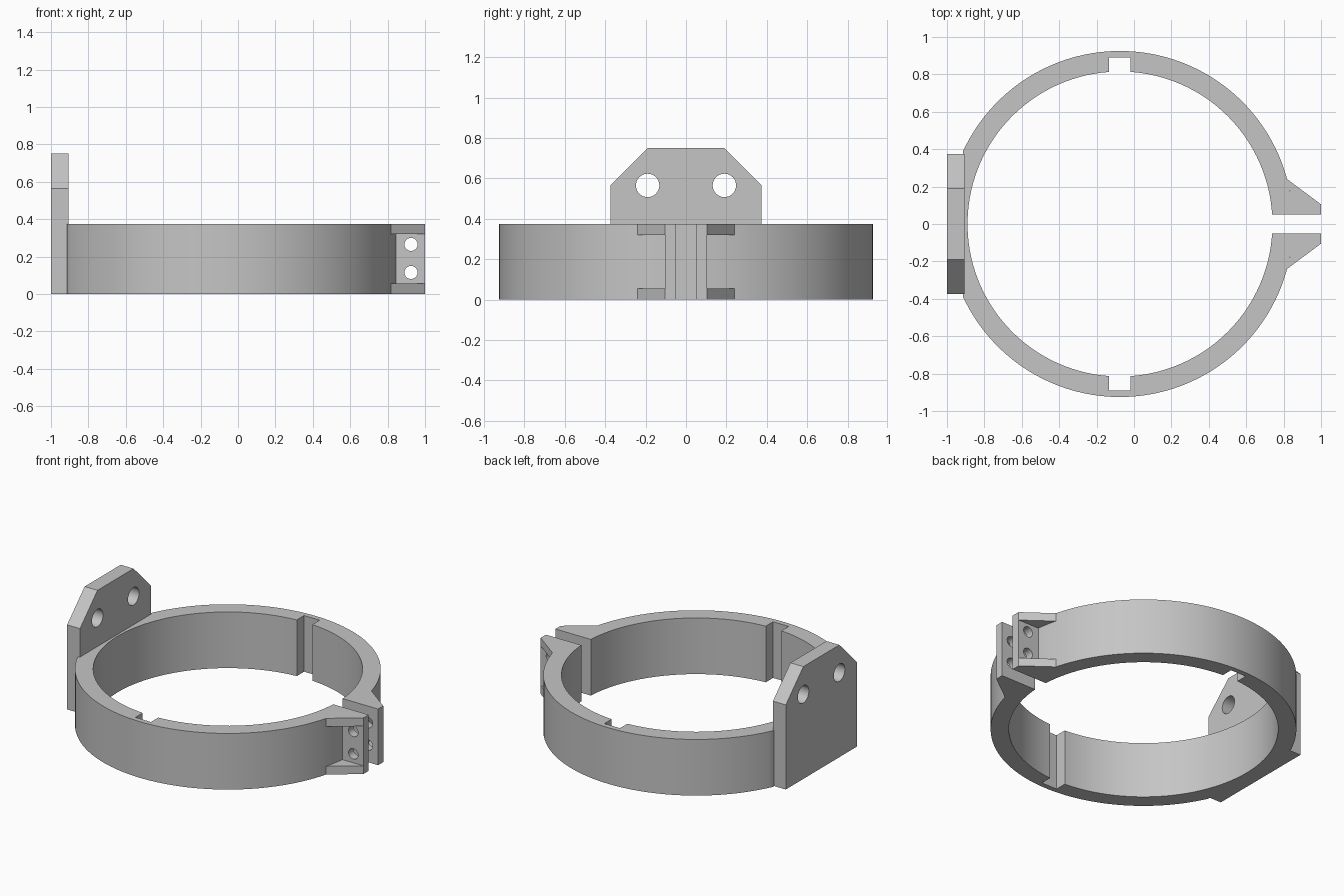
import bpy, bmesh, math
from mathutils import Vector

cube = bpy.data.objects.get("Cube")
if cube:
    bpy.data.objects.remove(cube, do_unlink=True)

CX, R_OUT, R_IN, HEIGHT = -0.075, 0.925, 0.815, 0.375
GAP, EAR_Y, GUSSET_Y = 0.05, 0.105, 0.24
PLATE_X = -0.905
GREY = (0.56, 0.56, 0.56, 1)

grey = bpy.data.materials.new("plain grey")
grey.use_nodes = True
grey.diffuse_color = GREY
grey.node_tree.nodes["Principled BSDF"].inputs["Base Color"].default_value = GREY


def arc(radius, start, end, n):
    """Points on a circle around the ring axis."""
    angles = [start + (end - start) * i / n for i in range(n + 1)]
    return [(CX + radius * math.cos(a), radius * math.sin(a)) for a in angles]


def flip(points):
    """Mirror a plan profile from back to front."""
    return [(x, -y) for x, y in points]


def prism(name, points, start, depth, axis="z"):
    """Extrude a closed profile along z (profile in xy) or x (profile in yz)."""
    bm = bmesh.new()
    if axis == "z":
        verts = [bm.verts.new((u, v, start)) for u, v in points]
        move = Vector((0, 0, depth))
    else:
        verts = [bm.verts.new((start, u, v)) for u, v in points]
        move = Vector((depth, 0, 0))
    face = bm.faces.new(verts)
    out = bmesh.ops.extrude_face_region(bm, geom=[face], use_keep_orig=True)
    bmesh.ops.translate(bm, vec=move,
                        verts=[g for g in out["geom"] if isinstance(g, bmesh.types.BMVert)])
    bmesh.ops.recalc_face_normals(bm, faces=bm.faces)
    mesh = bpy.data.meshes.new(name)
    bm.to_mesh(mesh)
    bm.free()
    mesh.materials.append(grey)
    obj = bpy.data.objects.new(name, mesh)
    bpy.context.collection.objects.link(obj)
    return obj


def select(obj):
    bpy.ops.object.select_all(action="DESELECT")
    obj.select_set(True)
    bpy.context.view_layer.objects.active = obj


def drill(obj, radius, centre, rotation, length):
    """Cut a round hole through the object."""
    bpy.ops.mesh.primitive_cylinder_add(vertices=40, radius=radius, depth=length,
                                        location=centre, rotation=rotation)
    cutter = bpy.context.object
    cutter.data.materials.append(grey)
    cutter.hide_render = True
    mod = obj.modifiers.new("hole", "BOOLEAN")
    mod.operation, mod.solver, mod.object = "DIFFERENCE", "EXACT", cutter
    select(obj)
    bpy.ops.object.modifier_apply(modifier=mod.name)
    bpy.data.objects.remove(cutter, do_unlink=True)


def smooth(obj):
    select(obj)
    bpy.ops.object.shade_smooth_by_angle(angle=math.radians(30))


# Split ring with two inner key slots and the clamp ears, flattened behind the plate
ear_angle = math.asin(EAR_Y / R_OUT)
outer = [(1, GAP), (1, EAR_Y)]
outer += [(max(x, PLATE_X - 0.01), y) for x, y in arc(R_OUT, ear_angle, math.pi, 90)]
slot_right, slot_left = math.acos(0.055 / R_IN), math.acos(-0.06 / R_IN)
inner = arc(R_IN, math.asin(GAP / R_IN), slot_right, 44)
inner += [(CX + 0.055, 0.89), (CX - 0.06, 0.89)]
inner += arc(R_IN, slot_left, math.pi, 44)
profile = outer + flip(outer[-2::-1]) + flip(inner) + inner[-2::-1]
ring = prism("clamp_ring", profile, 0, HEIGHT)
for z in (0.115, 0.265):
    drill(ring, 0.035, (0.925, 0, z), (math.pi / 2, 0, 0), 0.5)
smooth(ring)

# Triangular gussets above and below the bolt holes of each ear
gusset = [(1, EAR_Y)] + arc(R_OUT, math.asin(GUSSET_Y / R_OUT), ear_angle, 8)
for side, points in (("front", flip(gusset)), ("back", gusset)):
    for level, z in (("lower", 0), ("upper", HEIGHT - 0.055)):
        smooth(prism(f"{level}_{side}_ear_gusset", points, z, 0.055))

# Upright mounting plate with chamfered corners and two holes
half = [(0.375, 0), (0.375, 0.565), (0.19, 0.75)]
plate_profile = half + [(-y, z) for y, z in reversed(half)]
plate = prism("mounting_plate", plate_profile, -1, PLATE_X + 1, "x")
for y in (-0.19, 0.19):
    drill(plate, 0.058, (-0.95, y, 0.565), (0, math.pi / 2, 0), 0.4)
smooth(plate)
